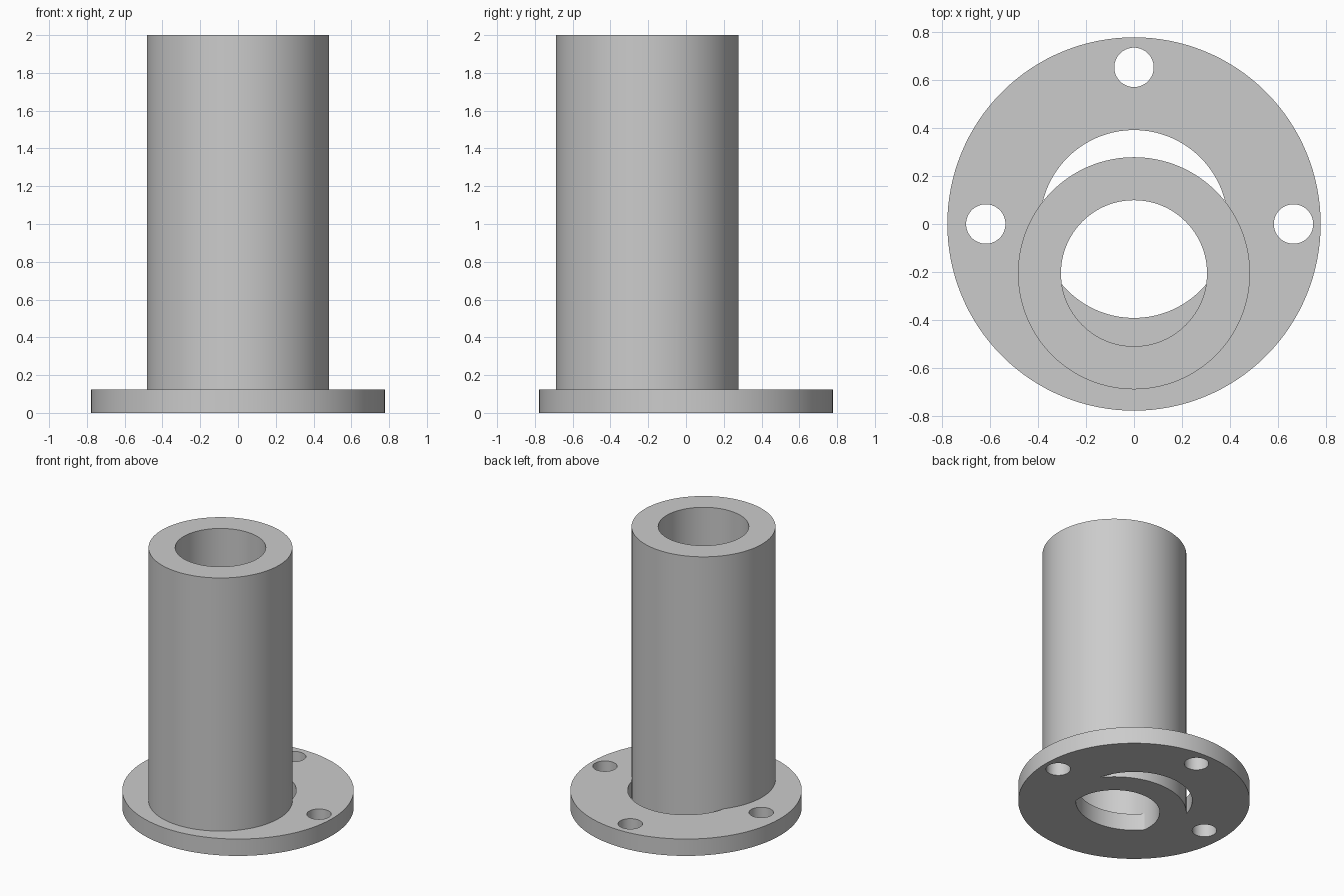
import bpy
import math

if "Cube" in bpy.data.objects:
    bpy.data.objects.remove(bpy.data.objects["Cube"])

FLANGE_T = 0.125
TUBE_Y = -0.205


def cylinder(name, r, x, y, z0, z1, sides=128):
    bpy.ops.mesh.primitive_cylinder_add(
        vertices=sides, radius=r, depth=z1 - z0, location=(x, y, (z0 + z1) / 2))
    obj = bpy.context.object
    obj.name = name
    return obj


def combine(target, other, operation):
    mod = target.modifiers.new(other.name, 'BOOLEAN')
    mod.operation = operation
    mod.solver = 'EXACT'
    mod.object = other
    bpy.ops.object.select_all(action='DESELECT')
    bpy.context.view_layer.objects.active = target
    target.select_set(True)
    bpy.ops.object.modifier_apply(modifier=mod.name)
    bpy.data.objects.remove(other)


# Round flange with a central opening and three bolt holes
flange = cylinder("flanged_tube", 0.777, 0, 0, 0, FLANGE_T)
combine(flange, cylinder("opening", 0.391, 0, 0, -0.1, 0.3), 'DIFFERENCE')
for x, y in ((-0.617, 0), (0.664, 0), (0, 0.652)):
    combine(flange, cylinder("bolt_hole", 0.082, x, y, -0.1, 0.3, 64), 'DIFFERENCE')

# Offset upright tube
tube = cylinder("tube", 0.483, 0, TUBE_Y, 0, 2)
combine(tube, cylinder("bore", 0.304, 0, TUBE_Y, -0.1, 2.1), 'DIFFERENCE')

# Fuse the tube with the flange
combine(flange, tube, 'UNION')
bpy.ops.object.shade_smooth_by_angle(angle=math.radians(30))
